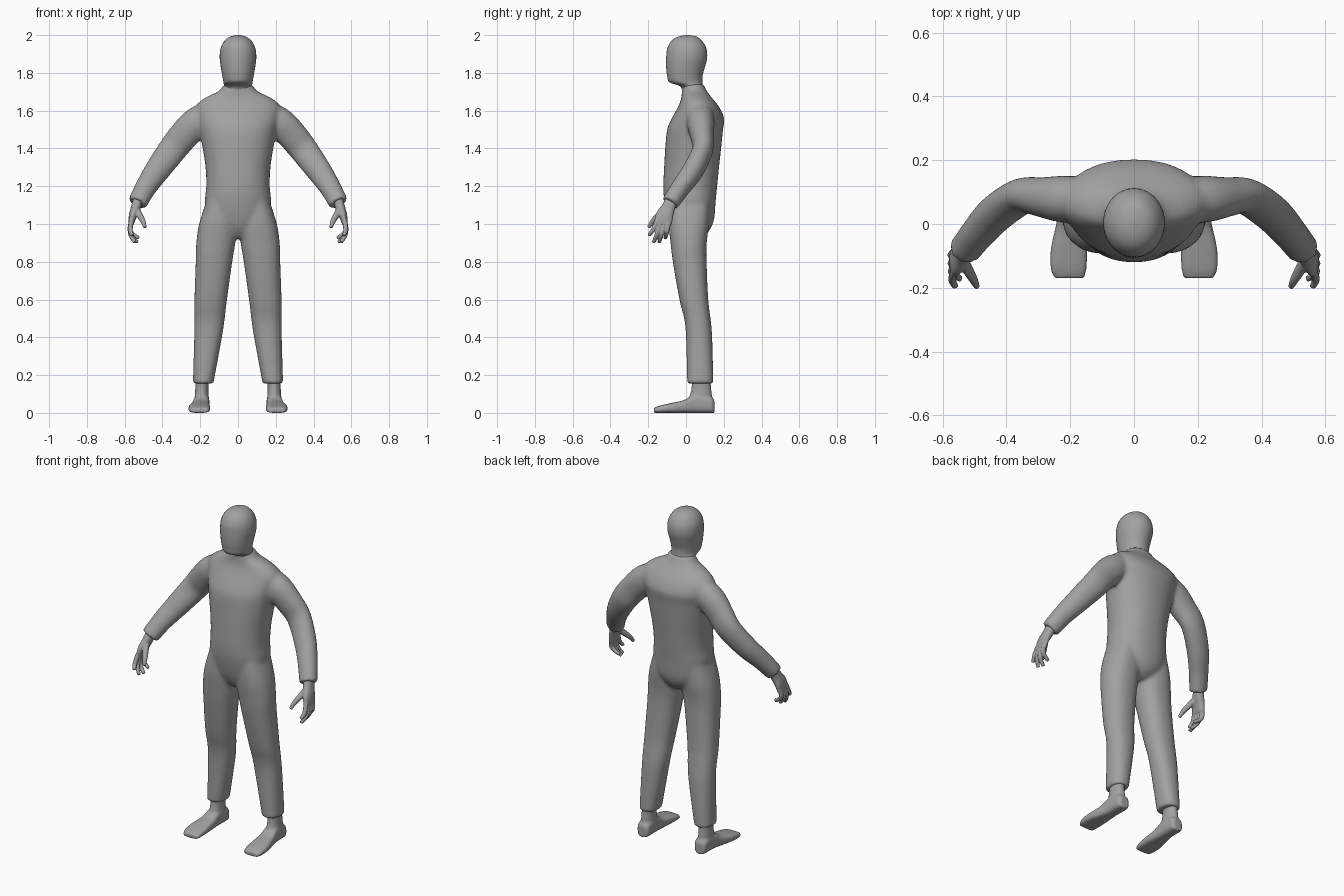
import bpy, bmesh, math
from mathutils import Vector

grey = bpy.data.materials.new("plain_grey")
grey.diffuse_color = (0.36, 0.36, 0.36, 1)


def smooth_rows(rows, steps=4):
    """Catmull-Rom interpolation of rows of numbers."""
    out = []
    for i in range(len(rows) - 1):
        p0, p1, p2 = rows[max(i - 1, 0)], rows[i], rows[i + 1]
        p3 = rows[min(i + 2, len(rows) - 1)]
        for k in range(steps):
            t = k / steps
            out.append([0.5 * (2 * b + (c - a) * t + (2 * a - 5 * b + 4 * c - d) * t * t
                               + (3 * b - a - 3 * c + d) * t ** 3)
                        for a, b, c, d in zip(p0, p1, p2, p3)])
    out.append(list(rows[-1]))
    return out


def loft(bm, rings, n=28, power=2.0):
    """Skin closed rings given as (centre, u, v) and cap both ends."""
    loops = []
    for c, u, v in rings:
        loop = []
        for i in range(n):
            a = 2 * math.pi * i / n
            ca, sa = math.cos(a), math.sin(a)
            x = math.copysign(abs(ca) ** (2 / power), ca)
            y = math.copysign(abs(sa) ** (2 / power), sa)
            loop.append(bm.verts.new(c + u * x + v * y))
        loops.append(loop)
    for p, q in zip(loops, loops[1:]):
        for i in range(n):
            j = (i + 1) % n
            bm.faces.new((p[i], p[j], q[j], q[i]))
    bm.faces.new(loops[0][::-1])
    bm.faces.new(loops[-1])


def column(bm, rows, side=1, **kw):
    """Level rings from rows of z, x min, x max, y front, y back."""
    loft(bm, [(Vector((side * (x0 + x1) / 2, (y0 + y1) / 2, z)),
               Vector(((x1 - x0) / 2, 0, 0)), Vector((0, (y1 - y0) / 2, 0)))
              for z, x0, x1, y0, y1 in smooth_rows(rows)], **kw)


def limb(bm, rows, side=1, **kw):
    """Rings square to a path from rows of x, y, z, width, depth."""
    rows = smooth_rows(rows)
    pts = [Vector((side * r[0], r[1], r[2])) for r in rows]
    rings = []
    for i, r in enumerate(rows):
        t = (pts[min(i + 1, len(pts) - 1)] - pts[max(i - 1, 0)]).normalized()
        y = Vector((0, 1, 0))
        v = (y - t * y.dot(t)).normalized()
        rings.append((pts[i], v.cross(t) * r[3], v * r[4]))
    loft(bm, rings, **kw)


def finish(bm, name, voxel=0, smooth=0, mirror=False):
    bmesh.ops.recalc_face_normals(bm, faces=bm.faces[:])
    for f in bm.faces:
        f.smooth = True
    me = bpy.data.meshes.new(name)
    bm.to_mesh(me)
    bm.free()
    me.materials.append(grey)
    ob = bpy.data.objects.new(name, me)
    bpy.context.collection.objects.link(ob)
    if mirror:
        ob.modifiers.new("mirror", 'MIRROR')
    if voxel:
        m = ob.modifiers.new("merge", 'REMESH')
        m.mode, m.voxel_size, m.use_smooth_shade = 'VOXEL', voxel, True
        s = ob.modifiers.new("soften", 'SMOOTH')
        s.factor, s.iterations = 0.5, smooth
    return ob


# Body suit: torso, legs and sleeves merged into one skin
suit = bmesh.new()
column(suit, [(z, -w, w, f, b) for z, w, f, b in [
    (0.925, 0.05, -0.04, 0.08), (0.96, 0.10, -0.07, 0.12), (1.02, 0.155, -0.095, 0.148),
    (1.12, 0.175, -0.115, 0.157), (1.2, 0.168, -0.12, 0.165), (1.3, 0.172, -0.116, 0.175),
    (1.4, 0.187, -0.11, 0.186), (1.5, 0.205, -0.1, 0.196), (1.56, 0.22, -0.075, 0.202),
    (1.62, 0.225, -0.042, 0.175), (1.665, 0.18, -0.025, 0.14), (1.705, 0.1, -0.022, 0.11),
    (1.74, 0.077, -0.022, 0.094)]], n=40, power=2.2)
for s in (-1, 1):
    column(suit, [(1.12, 0.02, 0.168, -0.09, 0.125), (1.0, 0.006, 0.206, -0.092, 0.122),
                  (0.9, 0.014, 0.221, -0.082, 0.11), (0.8, 0.03, 0.224, -0.07, 0.109),
                  (0.6, 0.058, 0.231, -0.035, 0.118), (0.5, 0.07, 0.231, -0.01, 0.13),
                  (0.4, 0.085, 0.232, 0, 0.139), (0.155, 0.13, 0.239, 0.006, 0.145)],
           s, power=2.3)
    limb(suit, [(0.13, 0.08, 1.585, 0.075, 0.065), (0.22, 0.078, 1.535, 0.083, 0.073),
                (0.29, 0.085, 1.465, 0.08, 0.062), (0.35, 0.088, 1.39, 0.076, 0.055),
                (0.43, 0.035, 1.28, 0.067, 0.056), (0.49, -0.03, 1.19, 0.057, 0.051),
                (0.533, -0.085, 1.11, 0.052, 0.047)], s, power=2.1)
finish(suit, "body_suit", 0.01, 8)

# Head with jaw and neck
head = bmesh.new()
column(head, [(z, -w, w, f, b) for z, w, f, b in [
    (1.68, 0.075, -0.015, 0.095), (1.728, 0.074, -0.03, 0.09), (1.75, 0.077, -0.088, 0.087),
    (1.785, 0.083, -0.1, 0.088), (1.83, 0.091, -0.105, 0.1), (1.88, 0.097, -0.105, 0.112),
    (1.93, 0.092, -0.099, 0.108), (1.97, 0.071, -0.077, 0.085), (1.992, 0.042, -0.042, 0.056),
    (2.0, 0.008, 0.0, 0.015)]], n=36)
finish(head, "head")

# Hands: palm, thumb and four curled fingers
hands = bmesh.new()
limb(hands, [(0.528, -0.07, 1.14, 0.026, 0.033), (0.54, -0.092, 1.09, 0.026, 0.036),
             (0.556, -0.113, 1.045, 0.022, 0.046), (0.566, -0.123, 1.0, 0.014, 0.047)],
     n=20, power=2.3)
limb(hands, [(0.54, -0.105, 1.085, 0.017, 0.018), (0.52, -0.145, 1.045, 0.017, 0.017),
             (0.503, -0.175, 1.015, 0.014, 0.014), (0.492, -0.198, 0.982, 0.009, 0.009)], n=12)
for base_y, tip_x, tip_y, tip_z in [(-0.153, 0.56, -0.197, 0.94), (-0.133, 0.545, -0.172, 0.903),
                                    (-0.112, 0.532, -0.143, 0.903), (-0.09, 0.525, -0.11, 0.925)]:
    limb(hands, [(0.564, base_y, 1.02, 0.013, 0.013),
                 (0.57, base_y * 0.5 + tip_y * 0.5, 0.52 * tip_z + 0.48 * 1.0, 0.013, 0.012),
                 (tip_x, tip_y, tip_z, 0.01, 0.01)], n=12)
finish(hands, "hands", 0.004, 2, mirror=True)

# Feet: flat-soled foot along y plus ankle
feet = bmesh.new()
rows = [(0.15, 0.192, 0.024, 0.065), (0.135, 0.192, 0.038, 0.085), (0.09, 0.192, 0.041, 0.1),
        (0.04, 0.194, 0.042, 0.095), (-0.01, 0.198, 0.048, 0.068), (-0.08, 0.204, 0.057, 0.052),
        (-0.14, 0.205, 0.056, 0.038), (-0.17, 0.203, 0.046, 0.026)]
loft(feet, [(Vector((x, y, h / 2)), Vector((w, 0, 0)), Vector((0, 0, h / 2)))
            for y, x, w, h in smooth_rows(rows)], power=3)
column(feet, [(0.05, 0.152, 0.232, 0.0, 0.14), (0.1, 0.156, 0.228, 0.022, 0.137),
              (0.14, 0.157, 0.226, 0.03, 0.132), (0.19, 0.155, 0.226, 0.03, 0.132)])
finish(feet, "feet", 0.006, 3, mirror=True)
